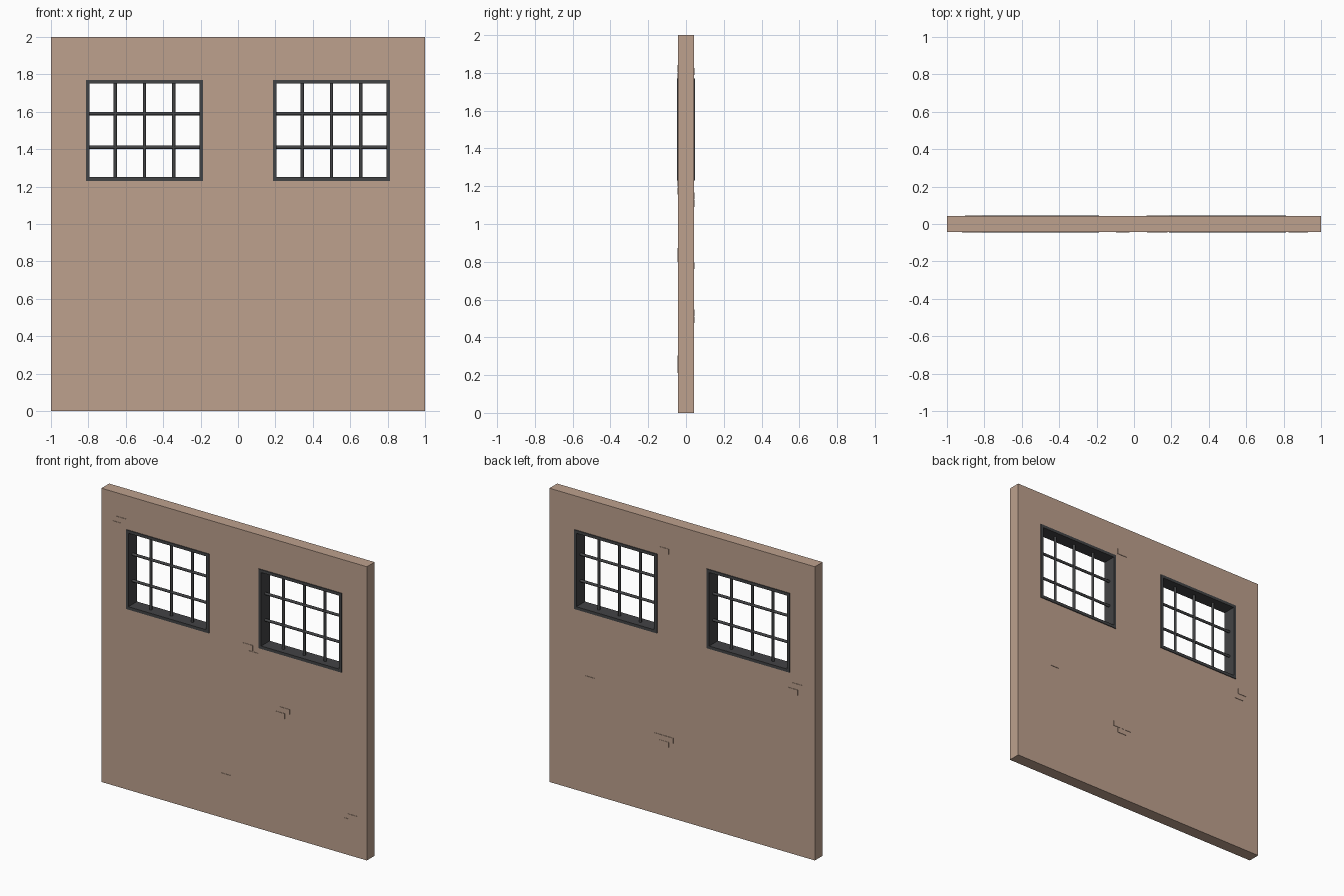
import bpy, bmesh, math
from mathutils import Matrix

if "Cube" in bpy.data.objects:
    bpy.data.objects.remove(bpy.data.objects["Cube"])


def material(name, rgb):
    m = bpy.data.materials.new(name)
    m.diffuse_color = (*rgb, 1)
    m.use_nodes = True
    m.node_tree.nodes["Principled BSDF"].inputs["Base Color"].default_value = m.diffuse_color
    return m


WALL = material("tan_plaster", (0.51, 0.355, 0.27))
IRON = material("dark_iron", (0.055, 0.056, 0.059))


def finish(bm, name, mat):
    bmesh.ops.recalc_face_normals(bm, faces=bm.faces[:])
    me = bpy.data.meshes.new(name)
    bm.to_mesh(me)
    bm.free()
    me.materials.append(mat)
    ob = bpy.data.objects.new(name, me)
    bpy.context.collection.objects.link(ob)
    return ob


def panel(name, xs, zs, holes, half, mat):
    """Upright slab from a grid of cells, leaving out the hole cells."""
    bm = bmesh.new()
    v = [[bm.verts.new((x, -half, z)) for z in zs] for x in xs]
    for i in range(len(xs) - 1):
        for j in range(len(zs) - 1):
            if (i, j) not in holes:
                bm.faces.new((v[i][j], v[i + 1][j], v[i + 1][j + 1], v[i][j + 1]))
    ext = bmesh.ops.extrude_face_region(bm, geom=bm.faces[:])
    for e in ext["geom"]:
        if isinstance(e, bmesh.types.BMVert):
            e.co.y = half
    bmesh.ops.delete(bm, geom=[w for w in bm.verts if not w.link_faces], context="VERTS")
    return finish(bm, name, mat)


def rods(name, centres, length, radius, rot, mat):
    bm = bmesh.new()
    for c in centres:
        bmesh.ops.create_cone(bm, cap_ends=True, segments=12, radius1=radius, radius2=radius,
                              depth=length, matrix=Matrix.Translation(c) @ rot)
    ob = finish(bm, name, mat)
    bpy.context.view_layer.objects.active = ob
    ob.select_set(True)
    bpy.ops.object.shade_smooth_by_angle(angle=math.radians(40))
    ob.select_set(False)


T = 0.0415            # half wall thickness
CZ, W, H = 1.5, 0.313, 0.27   # window centre height, half width, half height

# Wall with two window openings
panel("wall", [-1, -0.805, -0.195, 0.195, 0.805, 1], [0, 1.238, 1.762, 2],
      {(1, 1), (3, 1)}, T, WALL)

# Barred windows
for side, cx in (("left", -0.5), ("right", 0.5)):
    b = 0.02
    panel(side + "_window_frame", [cx - W, cx - W + b, cx + W - b, cx + W],
          [CZ - H, CZ - H + b, CZ + H - b, CZ + H], {(1, 1)}, T + 0.005, IRON)
    rods(side + "_upright_bars", [(cx + k * W / 2, 0, CZ) for k in (-1, 0, 1)],
         2 * H - 0.02, 0.009, Matrix.Identity(4), IRON)
    rods(side + "_cross_bars", [(cx, 0, CZ + k * H / 3) for k in (-1, 1)],
         2 * W - 0.02, 0.009, Matrix.Rotation(math.pi / 2, 4, "Y"), IRON)

# Slightly raised bricks: left x and top z of each
BW, BH, PROUD = 0.072, 0.036, 0.003
front = [(-0.885, 1.841), (-0.92, 1.803), (0.07, 1.235), (0.108, 1.192), (0.347, 0.873),
         (0.31, 0.835), (-0.095, 0.305), (0.859, 0.281), (0.825, 0.247)]
back = [(0.1, 1.826), (0.66, 0.797), (-0.904, 1.167), (-0.873, 1.127),
        (0.066, 0.548), (0.134, 0.548), (0.1, 0.511)]
for name, spots, s in (("front_bricks", front, -1), ("back_bricks", back, 1)):
    bm = bmesh.new()
    for x, z in spots:
        m = Matrix.Translation((x + BW / 2, s * T, z - BH / 2)) @ Matrix.Diagonal((BW, 2 * PROUD, BH, 1))
        bmesh.ops.create_cube(bm, size=1, matrix=m)
    finish(bm, name, WALL)
